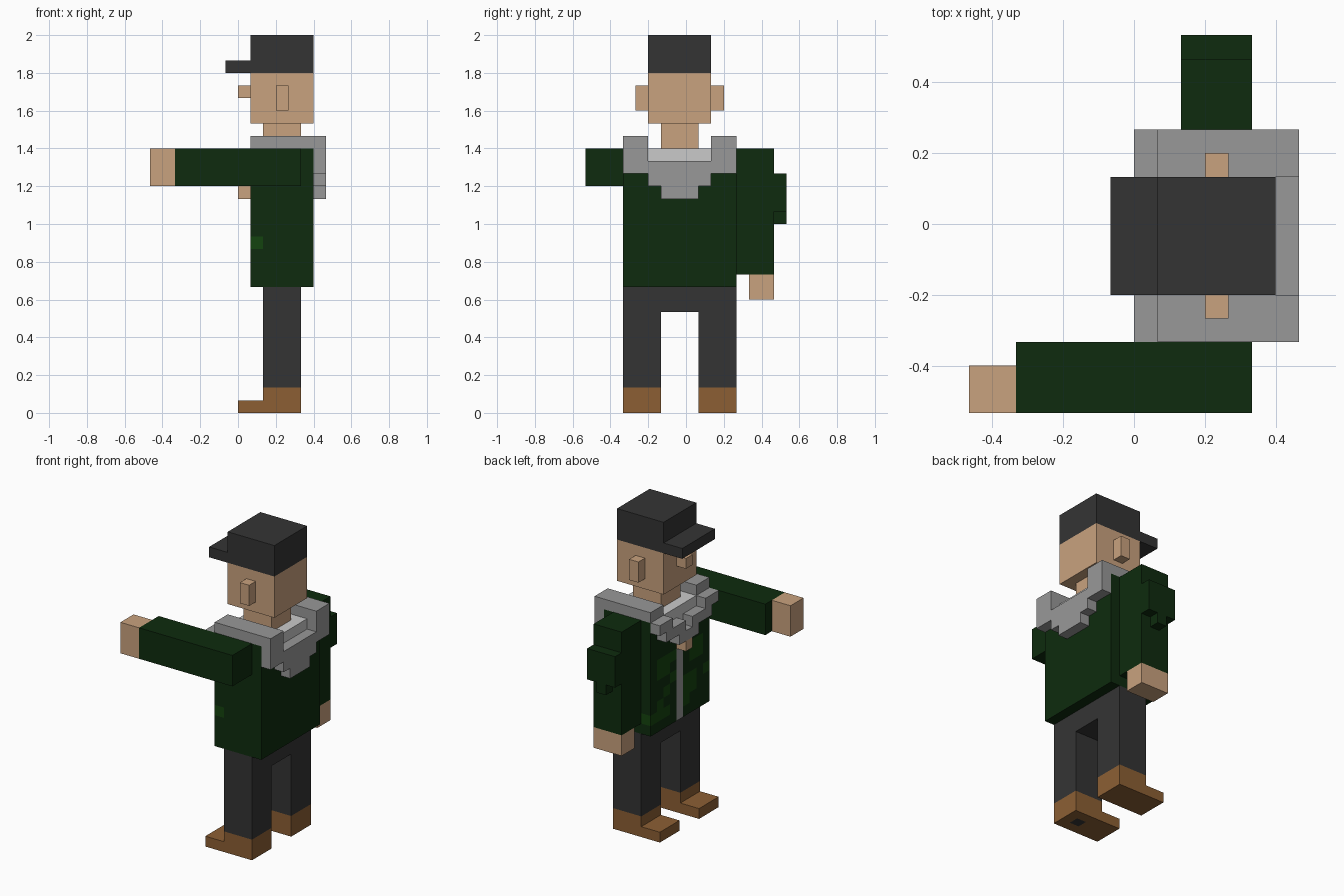
import bpy, bmesh
from mathutils import Vector

if "Cube" in bpy.data.objects:
    bpy.data.objects.remove(bpy.data.objects["Cube"])

U = 1 / 15          # one block of the grid
CENTRE_Y = -0.5     # body is symmetrical about this y (in blocks)


def material(name, rgb):
    def lin(c):
        c /= 255
        return c / 12.92 if c <= 0.04045 else ((c + 0.055) / 1.055) ** 2.4
    m = bpy.data.materials.new(name)
    m.diffuse_color = (*[lin(c) for c in rgb], 1)
    m.use_nodes = True
    m.node_tree.nodes["Principled BSDF"].inputs["Base Color"].default_value = m.diffuse_color
    return m


charcoal = material("charcoal", (52, 52, 52))
skin = material("skin tan", (201, 162, 126))
green = material("dark green", (14, 43, 14))
leaf = material("leaf green", (20, 68, 14))
grey = material("scarf grey", (152, 152, 152))
pale = material("pale grey", (202, 202, 202))
brown = material("shoe brown", (140, 95, 52))

claimed = set()     # cells already used, so inlays cut into later parts
DIRS = [Vector(d) for d in ((1, 0, 0), (-1, 0, 0), (0, 1, 0), (0, -1, 0), (0, 0, 1), (0, 0, -1))]


def part(name, mat, *boxes):
    """Union of grid boxes (x0, x1, y0, y1, z0, z1) as one clean shell."""
    cells = {(x, y, z) for a, b, c, d, e, f in boxes
             for x in range(a, b) for y in range(c, d) for z in range(e, f)} - claimed
    claimed.update(cells)
    bm = bmesh.new()
    for c in sorted(cells):
        mid = Vector(c) + Vector((.5, .5, .5))
        for n in DIRS:
            if tuple(int(v) for v in Vector(c) + n) in cells:
                continue
            u = Vector((n.y, n.z, n.x))
            w = n.cross(u)
            bm.faces.new([bm.verts.new((mid + (n + u * i + w * j) / 2) * U)
                          for i, j in ((-1, -1), (1, -1), (1, 1), (-1, 1))])
    bmesh.ops.remove_doubles(bm, verts=bm.verts, dist=1e-4)
    bmesh.ops.dissolve_limit(bm, angle_limit=0.01, verts=bm.verts, edges=bm.edges)
    me = bpy.data.meshes.new(name)
    bm.to_mesh(me)
    bm.free()
    me.materials.append(mat)
    ob = bpy.data.objects.new(name, me)
    bpy.context.collection.objects.link(ob)


def both(x0, x1, y0, y1, z0, z1):
    """A box and its mirror image across the body's middle."""
    return [(x0, x1, y0, y1, z0, z1), (x0, x1, -1 - y1, -1 - y0, z0, z1)]


# Legs and shoes (one trouser block shows through a sole)
part("trousers", charcoal, *both(2, 5, 1, 4, 2, 10), (2, 5, -2, 1, 8, 10), (3, 4, -4, -3, 0, 2))
part("shoes", brown, *both(0, 5, 1, 4, 0, 1), *both(2, 5, 1, 4, 1, 2))

# Jacket front inlays: zip, leafy patches, undershirt
part("zip", grey, (1, 2, -1, 0, 10, 17))
part("jacket_patches", leaf,
     (1, 2, 0, 3, 16, 17), (1, 2, 1, 3, 15, 16), (1, 2, 1, 2, 13, 14),
     (1, 2, 1, 4, 11, 12), (1, 2, 2, 3, 12, 13), (1, 2, 0, 1, 14, 15),
     (1, 2, -4, -2, 15, 17), (1, 2, -3, -1, 12, 14), (1, 2, -2, -1, 11, 12),
     (1, 2, -5, -4, 13, 14))
part("undershirt", pale, (1, 6, -3, 2, 20, 21), (1, 2, -2, 1, 19, 20))
part("jacket", green, (1, 6, -5, 4, 10, 21))

# Scarf: shoulder bands, stepped back flap, stepped V in front
back = [(6, 7, -5, 4, 19, 20), (6, 7, -3, 2, 18, 19), (6, 7, -2, 1, 17, 18)]
front = [(0, 1, -1, 0, 18, 19)]
for d, (low, high) in enumerate([(18, 20), (19, 20), (19, 21), (20, 21)]):
    front += both(0, 1, d, d + 1, low, high)
part("scarf", grey, *both(1, 7, 2, 4, 21, 22), *both(6, 7, 2, 4, 20, 21), *back, *front)
part("scarf_ring", skin, (0, 1, -1, 0, 17, 18))

# Arm pointing forward
part("raised_sleeve", green, (-5, 5, -8, -5, 18, 21))
part("raised_hand", skin, (-7, -5, -8, -6, 18, 21))

# Arm hanging down, with a raised shield badge
part("lowered_sleeve", green, (2, 5, 4, 7, 11, 21), (2, 5, 7, 8, 16, 19), (3, 4, 7, 8, 15, 16))
part("lowered_hand", skin, (2, 5, 5, 7, 9, 11))

# Head and cap
part("head", skin, (2, 5, -2, 1, 21, 23), (1, 6, -3, 2, 23, 27), (0, 1, -1, 0, 25, 26),
     *both(3, 4, 2, 3, 24, 26))
part("cap", charcoal, (1, 6, -3, 2, 27, 30), (-1, 1, -3, 2, 27, 28))
